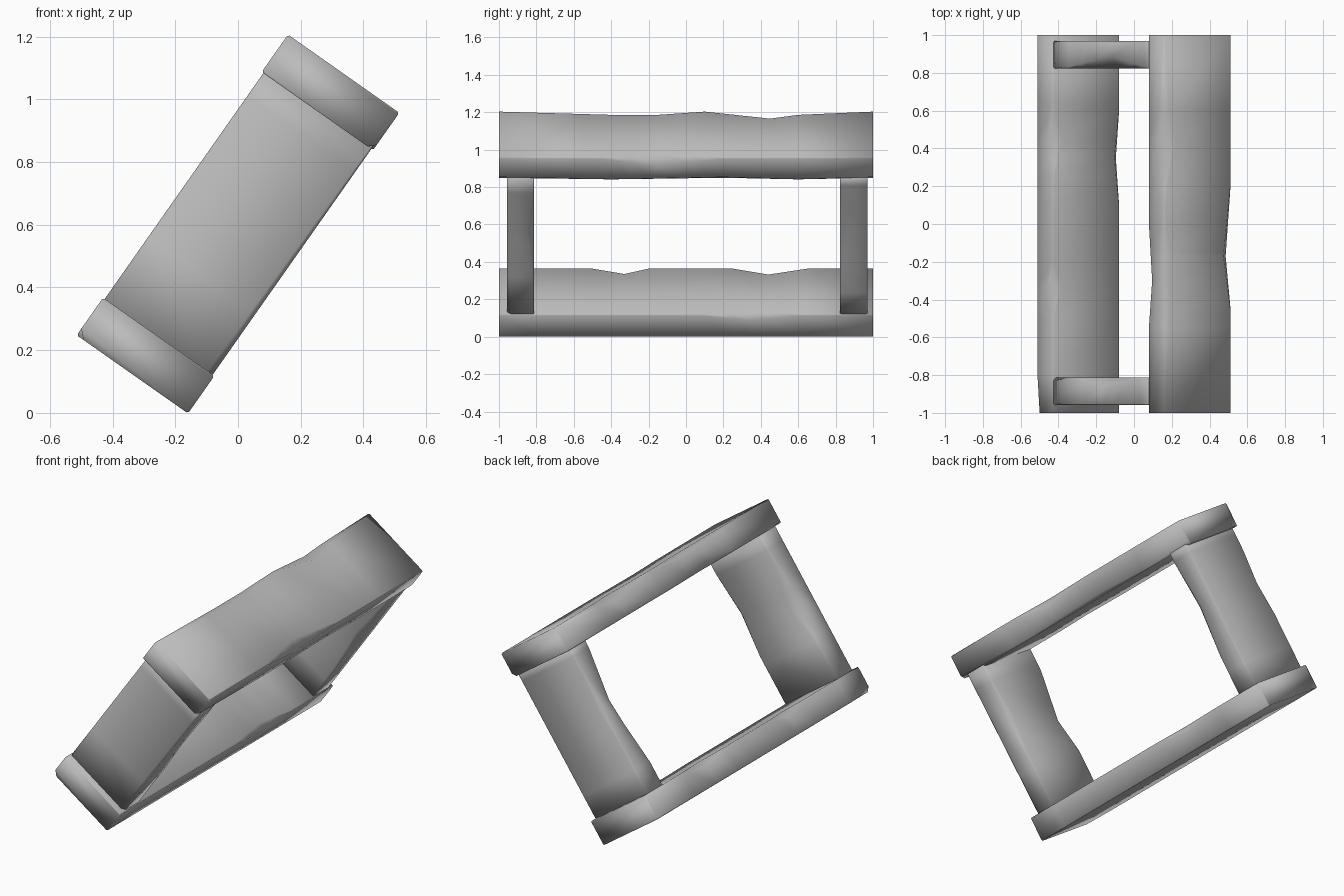
import bpy, bmesh, math
from mathutils import Matrix, Vector

cube = bpy.data.objects.get("Cube")
if cube:
    bpy.data.objects.remove(cube, do_unlink=True)

grey = bpy.data.materials.new("weathered_grey")
grey.use_nodes = True
colour = (0.5, 0.5, 0.5, 1)
grey.diffuse_color = colour
grey.node_tree.nodes["Principled BSDF"].inputs["Base Color"].default_value = colour

# the whole frame leans sideways about the y axis
LEAN = Matrix.Translation((0, 0, 0.6025)) @ Matrix.Rotation(math.radians(35.1), 4, "Y")
WIDTH = 0.217


def wear_at(keys, t):
    """Linear interpolation of the worn depth along a beam edge."""
    if t <= keys[0][0]:
        return keys[0][1]
    for (t0, c0), (t1, c1) in zip(keys, keys[1:]):
        if t <= t1:
            return c0 + (c1 - c0) * (t - t0) / (t1 - t0)
    return keys[-1][1]


def beam(name, start, end, half_thick, place, wear):
    """Loft a box section whose four edges are chamfered by varying wear."""
    stops = sorted({start, end} | {k[0] for keys in wear.values() for k in keys})
    bm = bmesh.new()
    rings = []
    for t in stops:
        ring = []
        for su, sv in ((-1, 1), (1, 1), (1, -1), (-1, -1)):
            c = 0.006 + wear_at(wear.get((su, sv), [(start, 0)]), t)
            u, v = su * WIDTH, sv * half_thick
            pair = [(u, v - sv * c), (u - su * c, v)]
            if su * sv > 0:
                pair.reverse()
            ring += [bm.verts.new(place(p, q, t)) for p, q in pair]
        rings.append(ring)
    for a, b in zip(rings, rings[1:]):
        for i in range(8):
            j = (i + 1) % 8
            bm.faces.new((a[i], a[j], b[j], b[i]))
    bm.faces.new(rings[0])
    bm.faces.new(rings[-1])
    bmesh.ops.recalc_face_normals(bm, faces=bm.faces)
    bm.transform(LEAN)
    mesh = bpy.data.meshes.new(name)
    bm.to_mesh(mesh)
    bm.free()
    mesh.materials.append(grey)
    mesh.polygons.foreach_set("use_smooth", [True] * len(mesh.polygons))
    obj = bpy.data.objects.new(name, mesh)
    bpy.context.collection.objects.link(obj)


# long rails, running along y
def rail(height):
    return lambda u, v, t: Vector((u, t, v + height))


beam("upper_rail", -1, 1, 0.073, rail(0.513), {
    (-1, 1): [(-1, 0), (-0.4, 0.03), (-0.15, 0.03), (0.1, 0), (0.45, 0.065), (0.6, 0.03), (1, 0)],
    (1, 1): [(-0.45, 0), (-0.17, 0.045), (0.2, 0)],
    (1, -1): [(-1, 0.015), (-0.4, 0), (0.2, 0.015), (0.6, 0), (1, 0.015)],
    (-1, -1): [(-0.55, 0), (-0.3, 0.03), (0, 0)],
})
beam("lower_rail", -1, 1, 0.073, rail(-0.513), {
    (-1, 1): [(-0.5, 0), (-0.33, 0.05), (-0.2, 0), (0.25, 0), (0.44, 0.055), (0.65, 0)],
    (1, 1): [(0.1, 0), (0.35, 0.03), (0.6, 0)],
    (-1, -1): [(-1, 0.02), (-0.8, 0)],
})


# end posts, running between the rails
def post(y):
    return lambda u, v, t: Vector((u * 0.97, y + v, t))


beam("front_post", -0.45, 0.45, 0.073, post(-0.885), {
    (-1, 1): [(-0.2, 0.01), (0, 0.06), (0.3, 0)],
    (1, 1): [(-0.15, 0), (0.1, 0.03), (0.35, 0)],
    (1, -1): [(-0.45, 0.015), (0.45, 0)],
})
beam("back_post", -0.45, 0.45, 0.073, post(0.897), {
    (-1, -1): [(-0.3, 0), (-0.05, 0.04), (0.1, 0.055), (0.4, 0)],
    (1, -1): [(-0.2, 0), (0.1, 0.03), (0.4, 0)],
    (-1, 1): [(-0.1, 0), (0.1, 0.02), (0.3, 0)],
})
